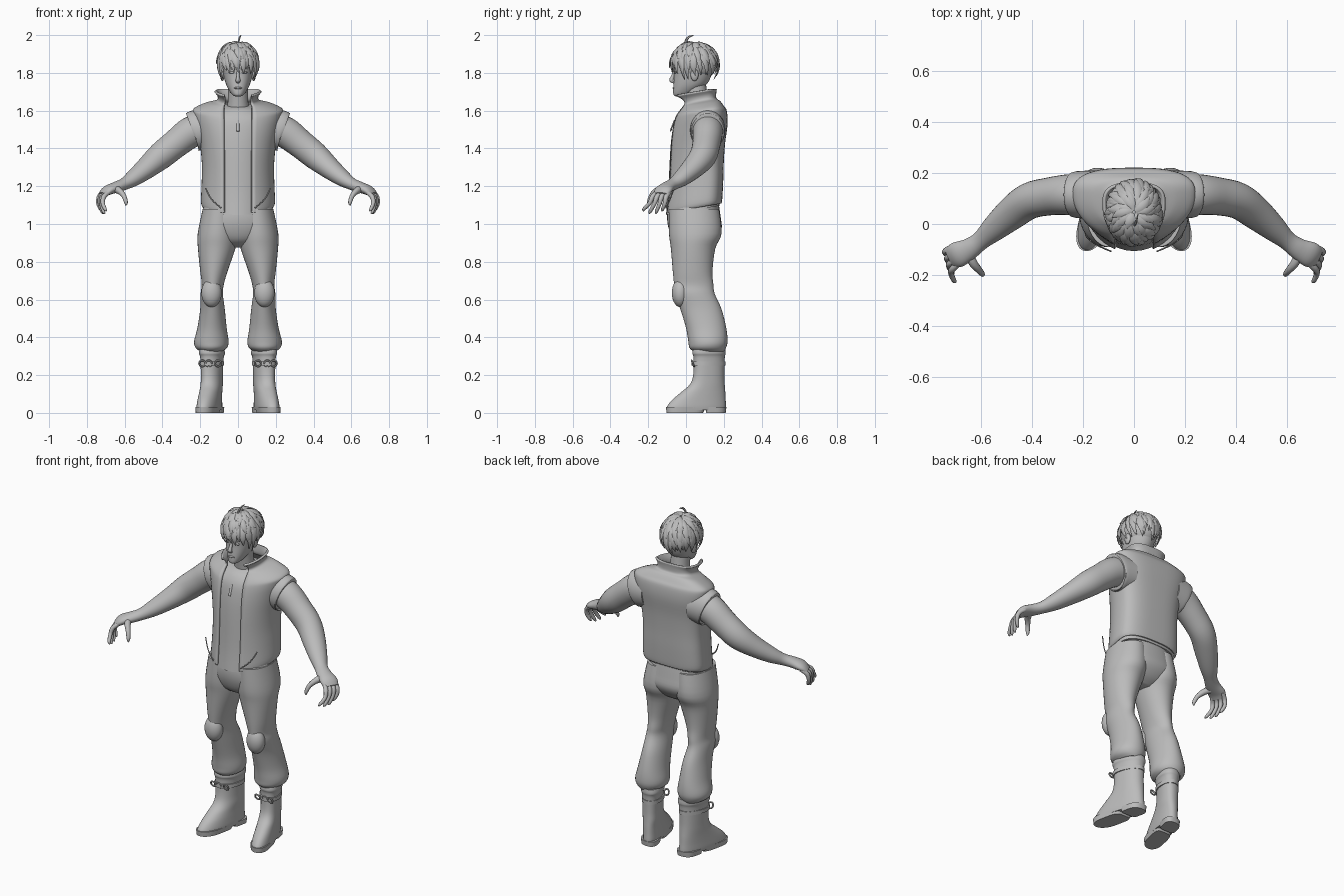
import bpy, bmesh, math, random
from mathutils import Vector

if "Cube" in bpy.data.objects:
    bpy.data.objects.remove(bpy.data.objects["Cube"])
random.seed(4)

grey = bpy.data.materials.new("plain grey")
grey.use_nodes = True
grey.diffuse_color = (.5, .5, .5, 1)
grey.node_tree.nodes["Principled BSDF"].inputs["Base Color"].default_value = grey.diffuse_color
parts = []


def finish(name, bm, mirror=False, recalc=True):
    """Turn a bmesh into a named object, optionally mirrored across x."""
    if recalc:
        bmesh.ops.recalc_face_normals(bm, faces=bm.faces)
    mesh = bpy.data.meshes.new(name)
    bm.to_mesh(mesh)
    bm.free()
    mesh.materials.append(grey)
    obj = bpy.data.objects.new(name, mesh)
    bpy.context.collection.objects.link(obj)
    if mirror:
        obj.modifiers.new("mirror", 'MIRROR').use_mirror_merge = False
    parts.append(obj)
    return obj


def smooth_rows(rows, steps):
    """Catmull-Rom interpolation through rows of numbers."""
    out = []
    last = len(rows) - 1
    for i in range(last):
        quad = [rows[max(i - 1, 0)], rows[i], rows[i + 1], rows[min(i + 2, last)]]
        for k in range(steps):
            t = k / steps
            out.append([b + (c - a) * t / 2 + (a - b * 2.5 + c * 2 - d / 2) * t * t
                        + (b * 1.5 - a / 2 - c * 1.5 + d / 2) * t ** 3
                        for a, b, c, d in zip(*quad)])
    return out + [list(rows[-1])]


def add_loft(bm, rings, wrap=True, caps=True):
    loops = [[bm.verts.new(p) for p in ring] for ring in rings]
    n = len(loops[0])
    for low, high in zip(loops, loops[1:]):
        for j in range(n if wrap else n - 1):
            k = (j + 1) % n
            bm.faces.new((low[j], low[k], high[k], high[j]))
    if caps:
        bm.faces.new(loops[0][::-1])
        bm.faces.new(loops[-1])


def body(name, rows, mid=.5, front=2, back=2, tilt=0, shear=0, gap=0, steps=4, sides=36, mirror=False):
    """Stack of level outlines. Row: height, x from, x to, front y, back y."""
    rings = []
    for z, x0, x1, yf, yb in smooth_rows(rows, steps):
        cx, rx, cy = (x0 + x1) / 2, (x1 - x0) / 2, yf + mid * (yb - yf)
        start = math.asin(min(gap / rx, .9))
        ring = []
        for j in range(sides):
            a = start + (math.tau - 2 * start) * j / (sides - 1 if gap else sides)
            s, c = math.sin(a), math.cos(a)
            e = 2 / (front if c > 0 else back)
            x = cx + rx * math.copysign(abs(s) ** e, s)
            y = cy - (cy - yf if c > 0 else yb - cy) * math.copysign(abs(c) ** e, c)
            ring.append((x - shear * (y - .1), y, z + tilt * (y - .05)))
        rings.append(ring)
    bm = bmesh.new()
    add_loft(bm, rings, not gap, not gap)
    return finish(name, bm, mirror, not gap)


def centred(rows):
    return [(z, -r, r, yf, yb) for z, r, yf, yb in rows]


def add_tube(bm, rows, ref=(0, 0, 1), sides=16, steps=4):
    """Tube along a path. Row: x, y, z, sideways radius, upward radius."""
    rows = smooth_rows(rows, steps)
    pts = [Vector(r[:3]) for r in rows]
    rings = []
    for i, (p, r) in enumerate(zip(pts, rows)):
        t = (pts[min(i + 1, len(pts) - 1)] - pts[max(i - 1, 0)]).normalized()
        side = t.cross(Vector(ref)).normalized()
        up = side.cross(t)
        angles = [math.tau * j / sides for j in range(sides)]
        rings.append([p + side * r[3] * math.cos(a) + up * r[4] * math.sin(a) for a in angles])
    add_loft(bm, rings)


def tube(name, rows, mirror=False, **options):
    bm = bmesh.new()
    add_tube(bm, rows, **options)
    return finish(name, bm, mirror)


def ball(name, centre, size, mirror=False):
    bm = bmesh.new()
    bmesh.ops.create_uvsphere(bm, u_segments=24, v_segments=14, radius=1)
    for v in bm.verts:
        v.co = Vector(centre) + Vector(a * b for a, b in zip(v.co, size))
    return finish(name, bm, mirror)


# Vest, open at the front with a standing collar
vest = body("vest", centred([
    (1.085, .187, -.115, .188), (1.11, .196, -.113, .192), (1.2, .193, -.105, .197),
    (1.3, .191, -.1, .2), (1.4, .2, -.095, .207), (1.5, .222, -.085, .22),
    (1.57, .238, -.07, .216), (1.6, .232, -.055, .2), (1.63, .17, -.035, .18),
    (1.645, .115, -.04, .162), (1.67, .108, -.06, .16), (1.695, .124, -.085, .163)]),
    mid=.66, back=2.9, tilt=.17, gap=.075, sides=49)
shell = vest.modifiers.new("cloth", 'SOLIDIFY')
shell.thickness, shell.offset = .012, -1
tube("vest_armhole", [(.15, .115, 1.5, .095, .102), (.22, .115, 1.495, .092, .108),
                      (.24, .115, 1.49, .087, .101)], mirror=True, sides=32)
# Pocket welts on the vest
tube("vest_pocket", [(.172, -.063, 1.19, .003, .004), (.14, -.085, 1.13, .003, .004),
                     (.09, -.107, 1.085, .003, .004)], mirror=True, sides=6)

# Shirt under the vest
body("shirt", centred([
    (1.075, .176, -.106, .178), (1.2, .178, -.094, .183), (1.4, .184, -.084, .192),
    (1.5, .2, -.074, .2), (1.57, .2, -.058, .19), (1.61, .13, -.03, .16), (1.625, .07, 0, .12)]),
    mid=.66, back=2.7, tilt=.17)

# Trousers
body("trouser_hips", centred([
    (1.13, .17, -.09, .17), (1.04, .195, -.1, .183), (.97, .2, -.09, .188),
    (.91, .14, -.06, .15), (.875, .06, 0, .1)]), back=2.4)
body("trouser_leg", [
    (1.08, .005, .187, -.09, .175), (.95, .0, .213, -.09, .188), (.87, .014, .212, -.08, .155),
    (.75, .055, .2, -.07, .14), (.68, .075, .192, -.063, .145), (.63, .08, .198, -.058, .152),
    (.55, .07, .2, -.03, .188), (.45, .06, .215, .0, .213), (.38, .05, .232, .012, .22),
    (.345, .058, .225, .018, .212), (.325, .085, .2, .04, .2)], mirror=True)
ball("knee_patch", (.14, -.03, .635), (.054, .045, .075), mirror=True)

# Boots
body("boot", [
    (.34, .082, .205, .038, .208), (.315, .077, .207, .034, .21), (.29, .084, .2, .04, .205),
    (.2, .088, .196, .038, .203), (.15, .087, .195, .02, .205), (.11, .088, .195, -.025, .208),
    (.07, .086, .196, -.072, .21), (.035, .084, .197, -.1, .212), (.014, .086, .195, -.103, .21)],
    mid=.45, front=2.2, back=2.3, shear=.22, mirror=True)
body("boot_sole", [(.03, .084, .197, -.106, .105), (0, .087, .194, -.102, .09)],
     mid=.45, front=2.2, back=5, shear=.22, steps=1, mirror=True)
body("boot_heel", [(.03, .088, .193, .1, .214), (0, .091, .19, .108, .21)],
     front=6, back=2.5, shear=.22, steps=1, mirror=True)
body("boot_strap", [(.25, .079, .204, .03, .209), (.272, .079, .204, .03, .209)],
     mid=.45, shear=.22, steps=1, mirror=True)
bm = bmesh.new()
for x in (.105, .155, .19):
    loop = [(x + .016 * math.cos(a), .036 - .006 * math.sin(a), .262 + .016 * math.sin(a), .005, .005)
            for a in [math.tau * i / 8 for i in range(9)]]
    add_tube(bm, loop, ref=(0, 1, 0), sides=6, steps=2)
finish("strap_buckles", bm, True)

# Arms and hands
tube("arm", [
    (.17, .115, 1.51, .082, .085), (.25, .115, 1.485, .08, .083), (.33, .108, 1.425, .074, .076),
    (.41, .09, 1.36, .071, .072), (.48, .04, 1.3, .064, .058), (.55, -.02, 1.245, .05, .044),
    (.6, -.065, 1.213, .037, .032), (.645, -.098, 1.195, .042, .029),
    (.69, -.12, 1.178, .05, .025), (.716, -.134, 1.155, .042, .016)], mirror=True, sides=28)
bm = bmesh.new()
for i in range(4):
    base, tip = -.16 + .021 * i, -.226 + .033 * i
    x = .696 + .008 * i
    drop = 1.068 - .013 * (i in (1, 2))
    add_tube(bm, [(x - .015, base + .01, 1.17, .012, .012),
                  (x + .014, base * .75 + tip * .25, 1.145, .013, .013),
                  (x + .02, (base + tip) / 2, 1.11, .011, .011),
                  (x + .008, tip + .004, drop + .012, .009, .009),
                  (x, tip, drop, .003, .003)], ref=(1, 0, 0), sides=10)
finish("fingers", bm, True)
tube("thumb", [(.65, -.115, 1.185, .022, .02), (.628, -.155, 1.175, .018, .017),
               (.605, -.182, 1.15, .013, .013), (.593, -.197, 1.115, .01, .01),
               (.594, -.199, 1.098, .003, .003)], mirror=True, ref=(1, 0, 0), sides=12)

# Neck, head and face
tube("neck", [(0, .075, 1.57, .066, .06), (0, .06, 1.65, .054, .055), (0, .045, 1.76, .052, .06)],
     ref=(0, 1, 0), sides=24)
body("head", centred([
    (1.676, .016, -.056, -.015), (1.684, .03, -.066, .015), (1.705, .046, -.068, .06),
    (1.74, .064, -.066, .11), (1.79, .077, -.063, .135), (1.84, .082, -.066, .145),
    (1.89, .08, -.055, .145), (1.93, .055, -.02, .11), (1.945, .02, .02, .07)]),
    mid=.55, front=2.3)
tube("nose", [(0, -.058, 1.81, .007, .006), (0, -.071, 1.778, .009, .01),
              (0, -.077, 1.76, .013, .011), (0, -.064, 1.748, .008, .004)], ref=(0, 1, 0))
ball("lips", (0, -.064, 1.72), (.021, .008, .006))
ball("eye", (.033, -.057, 1.802), (.017, .007, .006), True)
tube("eyebrow", [(.013, -.065, 1.82, .003, .005), (.055, -.052, 1.826, .002, .003)],
     mirror=True, sides=8)
ball("ear", (.083, .045, 1.79), (.012, .021, .033), True)

# Hair: a close cap covered with curved locks swirling from the crown
crown = Vector((0, .046, 1.85))
ball("hair_cap", crown, (.094, .112, .1))


def add_lock(bm, turn, start, end, lift, width, swirl):
    rows = []
    for k in range(5):
        u = k / 4
        polar, a = start + (end - start) * u, turn + swirl * u
        grow = .98 + .06 * math.sin(u * math.pi) + lift * u * u
        girth = width * (.5 + 1.6 * u - 2.05 * u * u)
        rows.append((crown.x + .1 * grow * math.sin(polar) * math.sin(a),
                     crown.y - .116 * grow * math.sin(polar) * math.cos(a),
                     crown.z + .108 * grow * math.cos(polar), max(girth, .001), max(girth * .4, .001)))
    add_tube(bm, rows, ref=(Vector(rows[2][:3]) - crown).normalized(), sides=6, steps=3)


bm = bmesh.new()
for layer, (count, start, reach) in enumerate([(34, .9, 0), (28, .5, -.4), (22, .2, -.85), (12, .06, -1.2)]):
    for i in range(count):
        turn = math.tau * (i + random.uniform(-.3, .3)) / count
        facing = math.cos(turn)
        end = 2.05 - .15 * facing + reach + random.uniform(-.15, .15)
        add_lock(bm, turn, start, end, random.uniform(.06, .2), random.uniform(.016, .024),
                 random.uniform(.05, .4))
# Longer locks in front of the ears
for side in (-1, 1):
    for shift in (.95, 1.15):
        add_lock(bm, side * shift, .8, 2.3, .22, .018, .1 * side)
finish("hair_locks", bm)
tube("hair_wisp", [(0, .0, 1.94, .008, .005), (.004, .0, 1.968, .008, .005),
                   (.01, .015, 1.99, .006, .004), (.016, .04, 1.998, .002, .002)],
     ref=(1, 0, 0), sides=6)

# Necklace with a small pendant
bm = bmesh.new()
chain = [(.062 * math.sin(a), .035 - .088 * math.cos(a), 1.595 - .05 * math.cos(a), .003, .003)
         for a in [math.tau * i / 16 for i in range(17)]]
add_tube(bm, chain, sides=6, steps=2)
add_tube(bm, [(0, -.06, 1.55, .006, .004), (0, -.083, 1.49, .008, .004)], ref=(0, 1, 0), sides=8)
finish("necklace", bm)

# Smooth shading with crisp hard edges
for obj in bpy.context.selected_objects:
    obj.select_set(False)
for obj in parts:
    obj.select_set(True)
bpy.context.view_layer.objects.active = parts[0]
bpy.ops.object.shade_smooth_by_angle(angle=math.radians(45))
